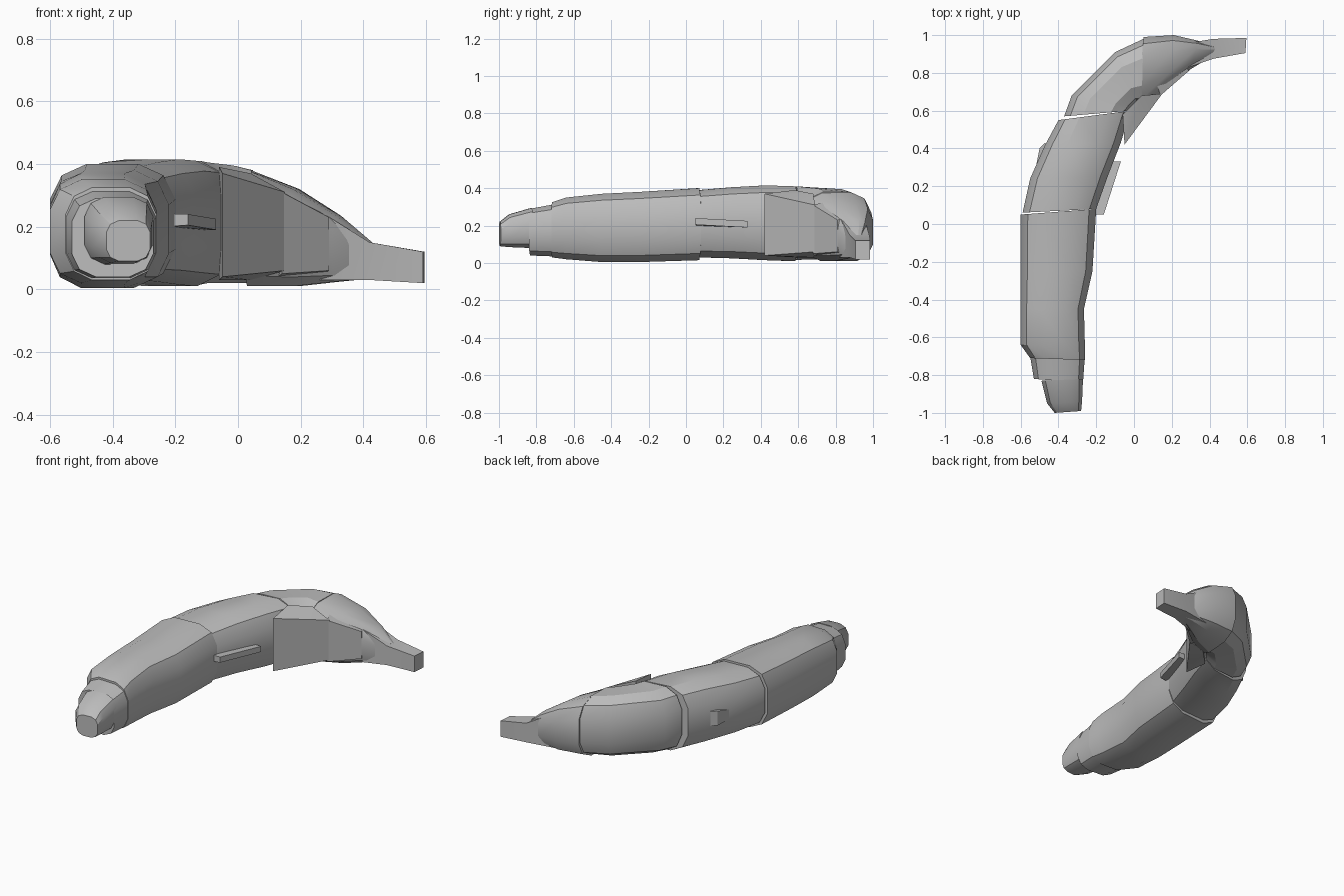
import bpy
import bmesh
import math

default_cube = bpy.data.objects.get("Cube")
if default_cube:
    bpy.data.objects.remove(default_cube, do_unlink=True)

# One plain grey for the whole fruit
grey = bpy.data.materials.new("plain grey")
grey.use_nodes = True
colour = (0.5, 0.5, 0.5, 1)
grey.diffuse_color = colour
grey.node_tree.nodes["Principled BSDF"].inputs["Base Color"].default_value = colour


def finish(name, bm):
    """Turn a bmesh into a shaded, coloured object."""
    bmesh.ops.recalc_face_normals(bm, faces=bm.faces)
    mesh = bpy.data.meshes.new(name)
    bm.to_mesh(mesh)
    bm.free()
    mesh.materials.append(grey)
    part = bpy.data.objects.new(name, mesh)
    bpy.context.collection.objects.link(part)
    bpy.ops.object.select_all(action="DESELECT")
    part.select_set(True)
    bpy.context.view_layer.objects.active = part
    bpy.ops.object.shade_smooth_by_angle(angle=math.radians(28))
    return part


def rounded_outline(sides):
    """Unit cross-section: a softened box that touches all four edges."""
    points = []
    for i in range(sides):
        angle = math.tau * (i + 0.5) / sides
        c, s = math.cos(angle), math.sin(angle)
        points.append((math.copysign(abs(c) ** 0.67, c),
                       math.copysign(abs(s) ** 0.67, s)))
    reach = max(p[0] for p in points)
    return [(u / reach, v / reach) for u, v in points]


def loft(name, sections, sides=12):
    """Skin capped rings; each runs from an outer edge to an inner edge."""
    bm = bmesh.new()
    outline = rounded_outline(sides)
    rings = []
    for outer, inner, (low, high) in sections:
        ring = []
        for u, v in outline:
            t = (u + 1) / 2
            x = outer[0] + (inner[0] - outer[0]) * t
            y = outer[1] + (inner[1] - outer[1]) * t
            z = (low + high) / 2 + v * (high - low) / 2
            ring.append(bm.verts.new((x, y, z)))
        rings.append(ring)
    for a, b in zip(rings, rings[1:]):
        for i in range(sides):
            j = (i + 1) % sides
            bm.faces.new((a[i], a[j], b[j], b[i]))
    bm.faces.new(rings[0])
    bm.faces.new(rings[-1])
    return finish(name, bm)


def slab(name, columns):
    """Convex block from upright edges given as x, y, low, high."""
    bm = bmesh.new()
    for x, y, low, high in columns:
        bm.verts.new((x, y, low))
        bm.verts.new((x, y, high))
    bmesh.ops.convex_hull(bm, input=bm.verts)
    bmesh.ops.dissolve_limit(bm, angle_limit=math.radians(3),
                             verts=bm.verts, edges=bm.edges)
    return finish(name, bm)


# Blossom end
loft("blossom_tip", [
    ((-.42, -1), (-.28, -.99), (.09, .22)),
    ((-.46, -.95), (-.275, -.94), (.085, .26)),
    ((-.49, -.83), (-.27, -.82), (.08, .295)),
])
loft("blossom_collar", [
    ((-.53, -.82), (-.27, -.84), (.04, .29)),
    ((-.55, -.7), (-.26, -.7), (.035, .315)),
])

# Long straight body
loft("lower_body", [
    ((-.55, -.71), (-.26, -.72), (.03, .325)),
    ((-.6, -.64), (-.26, -.64), (.02, .35)),
    ((-.6, -.45), (-.265, -.45), (.005, .37)),
    ((-.6, -.25), (-.22, -.25), (.005, .38)),
    ((-.6, .05), (-.2, .08), (.015, .4)),
])

# Bend
loft("middle_body", [
    ((-.59, .06), (-.2, .08), (.03, .39)),
    ((-.55, .24), (-.14, .25), (.025, .405)),
    ((-.47, .42), (-.07, .43), (.015, .415)),
    ((-.4, .55), (-.02, .6), (.01, .41)),
])
loft("upper_body", [
    ((-.37, .57), (-.02, .6), (.015, .41)),
    ((-.33, .68), (0, .62), (.02, .405)),
    ((-.1, .91), (.02, .64), (.02, .395)),
    ((.05, .98), (.04, .63), (.02, .38)),
])

# Shoulder narrowing into the stem
loft("shoulder", [
    ((.05, .99), (.02, .61), (.01, .38)),
    ((.21, 1), (.16, .7), (.01, .32)),
    ((.34, .97), (.3, .82), (.025, .235)),
    ((.44, .94), (.4, .88), (.035, .15)),
])
loft("stem", [
    ((.24, .95), (.26, .82), (.03, .25)),
    ((.42, .98), (.42, .875), (.03, .15)),
    ((.595, .985), (.59, .905), (.02, .12)),
], sides=4)

# Flat peel panels along the inner curve
slab("inner_panel", [
    (-.05, .42, .04, .37), (.15, .69, .06, .31),
    (.04, .68, .03, .37), (-.06, .58, .03, .39),
])
slab("stem_panel", [
    (.14, .68, .05, .31), (.29, .81, .06, .23),
    (.25, .9, .03, .25), (.1, .8, .02, .34),
])
slab("inner_ridge", [
    (-.23, .05, .2, .24), (-.16, .05, .205, .24),
    (-.07, .33, .19, .225), (-.12, .33, .19, .225),
])

# Small peel flake on the outer curve
slab("outer_flake", [
    (-.5, .4, .16, .25), (-.47, .43, .16, .25),
    (-.53, .25, .18, .22), (-.45, .36, .16, .25),
])
